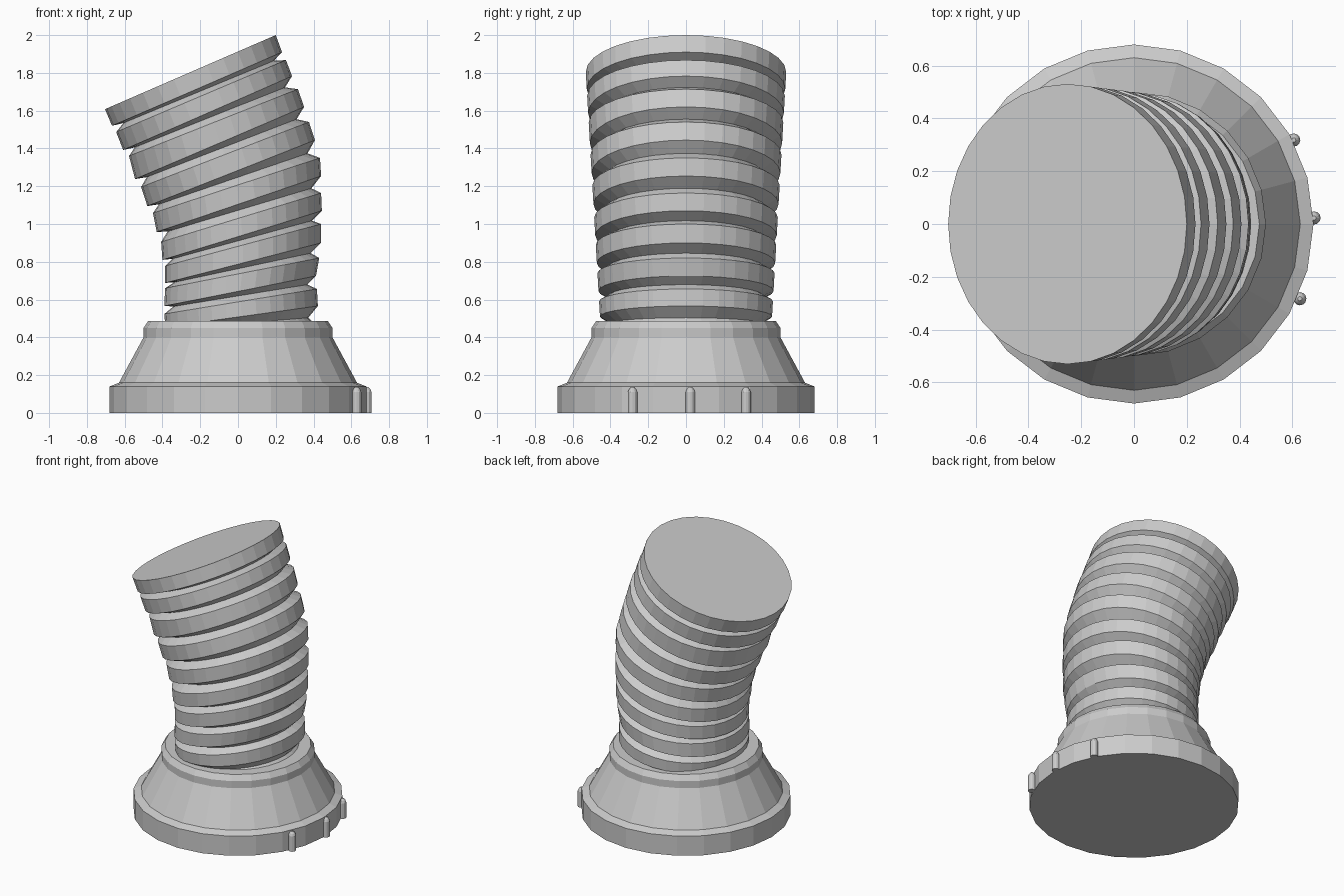
import bpy, bmesh
from math import cos, sin, pi

if "Cube" in bpy.data.objects:
    bpy.data.objects.remove(bpy.data.objects["Cube"])


def loft(name, rings):
    """Join equal-length vertex rings into a closed, capped solid."""
    bm = bmesh.new()
    loops = [[bm.verts.new(p) for p in ring] for ring in rings]
    n = len(loops[0])
    for a, b in zip(loops, loops[1:]):
        for i in range(n):
            j = (i + 1) % n
            bm.faces.new((a[i], a[j], b[j], b[i]))
    bm.faces.new(loops[0][::-1])
    bm.faces.new(loops[-1])
    bmesh.ops.recalc_face_normals(bm, faces=bm.faces)
    mesh = bpy.data.meshes.new(name)
    bm.to_mesh(mesh)
    bm.free()
    ob = bpy.data.objects.new(name, mesh)
    bpy.context.collection.objects.link(ob)
    return ob


def lathe(name, profile, sides, x=0, y=0):
    return loft(name, [[(x + r * cos(2 * pi * i / sides),
                         y + r * sin(2 * pi * i / sides), z)
                        for i in range(sides)] for r, z in profile])


# Flared base with a collar
lathe("base", [(.68, 0), (.68, .14), (.63, .16), (.50, .40),
               (.50, .45), (.475, .487), (.42, .487)], 24)

# Index pegs on the right rim
for k, (x, y) in enumerate([(.605, .318), (.682, .023), (.628, -.283)]):
    lathe(f"rim_peg_{k + 1}", [(.025, 0), (.025, .11), (.019, .125),
                               (.008, .137)], 12, x, y)

# Bent ribbed hose: top and bottom edge of each rib as left x, z, right x, z
ribs = [
    ((-.704, 1.608, .200, 2.00), (-.667, 1.520, .233, 1.910)),
    ((-.645, 1.487, .254, 1.868), (-.608, 1.392, .286, 1.783)),
    ((-.577, 1.360, .317, 1.714), (-.545, 1.238, .350, 1.620)),
    ((-.513, 1.196, .376, 1.540), (-.480, 1.095, .407, 1.444)),
    ((-.450, 1.058, .434, 1.350), (-.430, .958, .440, 1.254)),
    ((-.407, .905, .440, 1.164), (-.400, .810, .444, 1.070)),
    ((-.386, .778, .440, 1.000), (-.386, .688, .440, .900)),
    ((-.386, .660, .430, .820), (-.390, .566, .413, .725)),
    ((-.390, .524, .418, .656), (-.385, .455, .423, .566)),
    ((-.385, .400, .418, .460), (-.385, .350, .418, .400)),
]


def hose_ring(edge, scale=1.0, sides=32):
    xl, zl, xr, zr = edge
    cx, cz = (xl + xr) / 2, (zl + zr) / 2
    hx, hz = (xr - xl) / 2 * scale, (zr - zl) / 2 * scale
    hy = (.455 + (cz - .5) * .058) * scale
    return [(cx + hx * cos(2 * pi * i / sides), hy * sin(2 * pi * i / sides),
             cz + hz * cos(2 * pi * i / sides)) for i in range(sides)]


rings = []
for k, (top, bottom) in enumerate(ribs):
    rings += [hose_ring(top), hose_ring(bottom)]
    if k + 1 < len(ribs):
        # Groove sits just under the rib above
        nxt = ribs[k + 1][0]
        weights = (.25, .25, .55, .55)
        groove = [a + (b - a) * w for a, b, w in zip(bottom, nxt, weights)]
        rings.append(hose_ring(groove, .88))
loft("ribbed_hose", rings)
